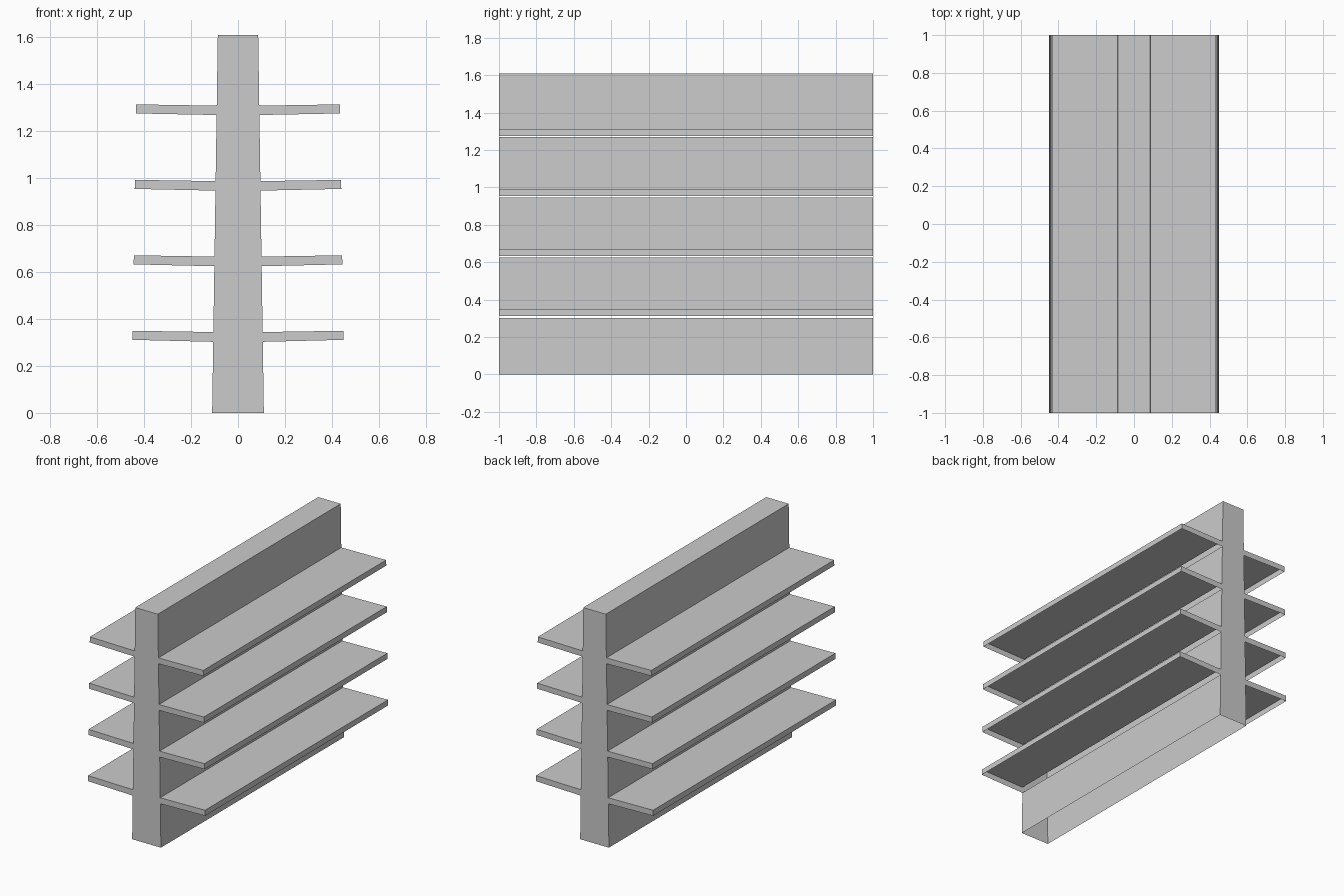
import bpy

if "Cube" in bpy.data.objects:
    bpy.data.objects.remove(bpy.data.objects["Cube"])

H = 1.609          # spine height
HALF_LEN = 1.0


def spine_x(z):
    # the spine narrows slightly towards the top
    return 0.11 - 0.024 * z / H


# Right half of the cross-section, bottom to top.
# Each entry: (x, z, open) where open leaves out the face to the next point.
half = [(spine_x(0), 0.0, False)]
for i in range(4):
    low = 0.311 + 0.3212 * i      # underside at the shelf tip
    tip = 0.449 - 0.0047 * i
    drop = 0.0085 - 0.0006 * i    # shelves rise a little towards the tip
    half += [
        (spine_x(low - drop), low - drop, True),    # open underside
        (tip, low, False),
        (tip - 0.001, low + 0.0385, False),
        (spine_x(low + 0.033), low + 0.033, False),
    ]
half.append((spine_x(H), H, False))

# Full outline: up the right side, down the mirrored left side
n = len(half)
outline = [(x, z) for x, z, _ in half] + [(-x, z) for x, z, _ in reversed(half)]
is_open = [o for _, _, o in half]
is_open += is_open[n - 2::-1] + [True]              # spine bottom is open

# Hollow shell: long side faces plus the two end caps
m = len(outline)
verts = [(x, y, z) for y in (-HALF_LEN, HALF_LEN) for x, z in outline]
faces = [(i, (i + 1) % m, (i + 1) % m + m, i + m)
         for i in range(m) if not is_open[i]]
faces += [tuple(range(m)), tuple(range(2 * m - 1, m - 1, -1))]

mesh = bpy.data.meshes.new("shelved_spine")
mesh.from_pydata(verts, [], faces)
mesh.update()
shell = bpy.data.objects.new("shelved_spine", mesh)
bpy.context.collection.objects.link(shell)
